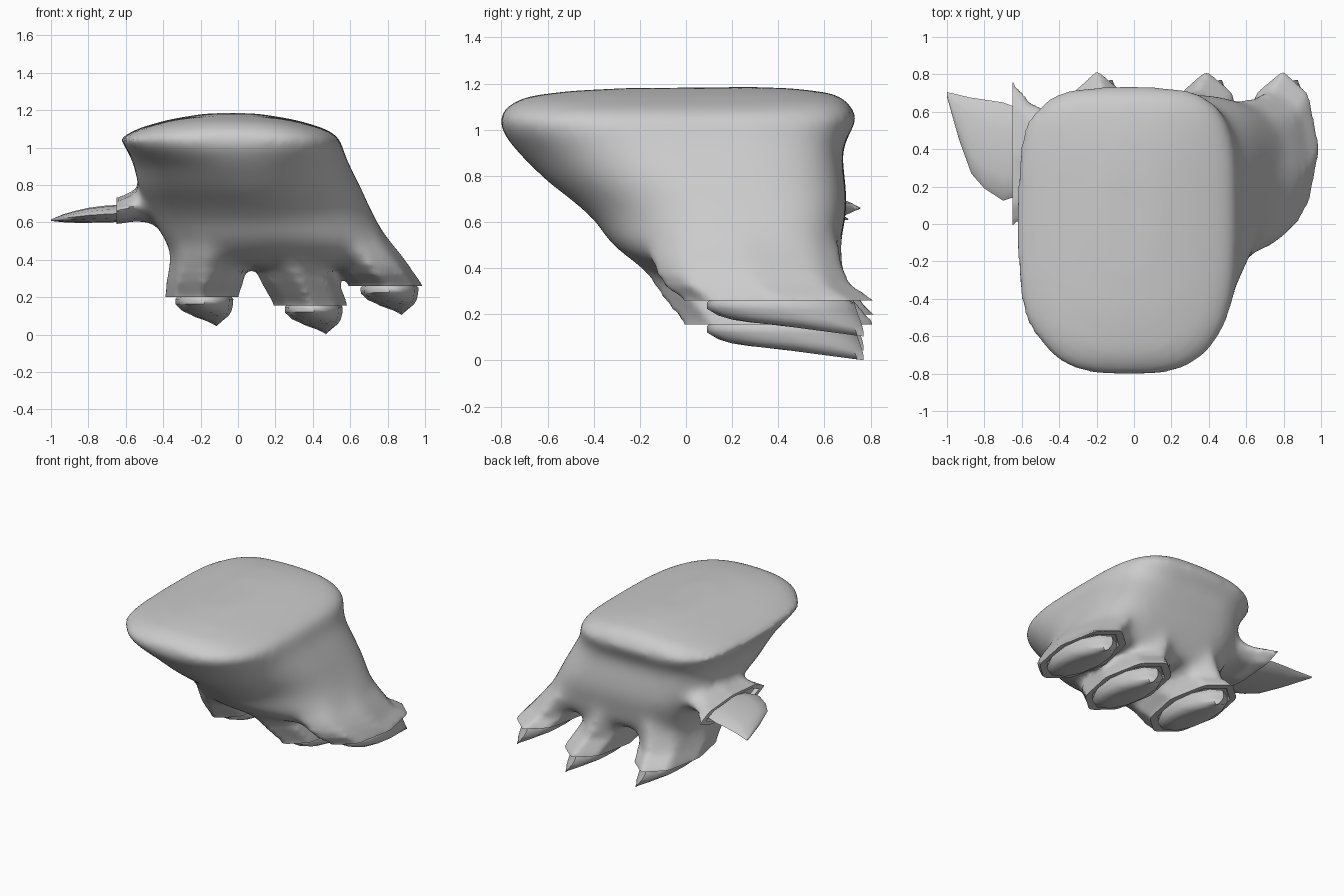
import bpy, bmesh, math

if "Cube" in bpy.data.objects:
    bpy.data.objects.remove(bpy.data.objects["Cube"])


def ring(n, p, cx, w, y0, y1, z0, z1, swap, dome=0, pf=None):
    """Superellipse outline (front half may use its own power pf); z goes z0 front to z1 back."""
    pts = []
    for i in range(n):
        a = math.pi / 2 + 2 * math.pi * i / n
        c, s = math.cos(a), math.sin(a)
        q = pf if pf and s < 0 else p
        u = math.copysign(abs(c) ** (2 / q), c)
        v = math.copysign(abs(s) ** (2 / q), s)
        x, y = cx + w * u, (y0 + y1) / 2 + (y1 - y0) / 2 * v
        z = z0 + (z1 - z0) * (v + 1) / 2 + dome * (1 - u * u)
        pts.append((z, y, x) if swap else (x, y, z))
    return pts


def loft(name, rings, n=8, p=2.0, swap=False):
    """Skin a closed solid over a list of rings."""
    bm = bmesh.new()
    loops = [[bm.verts.new(q) for q in ring(n, p, *r[:6], swap, *r[6:])] for r in rings]
    for a, b in zip(loops, loops[1:]):
        for i in range(n):
            j = (i + 1) % n
            bm.faces.new((a[i], a[j], b[j], b[i]))
    bm.faces.new(loops[0])
    bm.faces.new(loops[-1])
    bmesh.ops.recalc_face_normals(bm, faces=bm.faces)
    me = bpy.data.meshes.new(name)
    bm.to_mesh(me)
    bm.free()
    ob = bpy.data.objects.new(name, me)
    bpy.context.collection.objects.link(ob)
    return ob


def select(ob):
    bpy.ops.object.select_all(action='DESELECT')
    ob.select_set(True)
    bpy.context.view_layer.objects.active = ob


def smooth(ob, deg):
    select(ob)
    bpy.ops.object.shade_smooth_by_angle(angle=math.radians(deg))


def boolean(base, other, op):
    select(base)
    m = base.modifiers.new("bool", 'BOOLEAN')
    m.operation, m.solver, m.object = op, 'EXACT', other
    bpy.ops.object.modifier_apply(modifier=m.name)
    bpy.data.objects.remove(other)


def socket_cutter(cx, w, y0, y1, z, swap=False):
    """Trims a limb flat at z and sinks a shallow claw recess inside the rim."""
    ym, h, d = (y0 + y1) / 2, (y1 - y0) / 2, .03
    return loft("cutter", [
        (cx, w + .02, y0 - .05, y1 + .08, z - .18, z - .18),
        (cx, w + .02, y0 - .05, y1 + .08, z, z),
        (cx, w * .84, ym - h * .86, ym + h * .86, z, z),
        (cx, w * .8, ym - h * .82, ym + h * .82, z + d, z + d)], swap=swap)


# Palm: domed top, overhanging tapered front, leaning right side
palm_rows = [  # z, left, right, front, back, front roundness
    (.38, -.28, .74, -.13, .62, 2.4), (.45, -.36, .80, -.26, .66, 2.2),
    (.52, -.40, .79, -.34, .67, 2.0), (.60, -.44, .745, -.39, .69, 1.9),
    (.68, -.48, .705, -.48, .70, 1.85), (.78, -.53, .66, -.61, .69, 1.9),
    (.90, -.555, .60, -.73, .675, 2.1), (.97, -.585, .565, -.785, .70, 2.6)]
rows = [((l + r) / 2, (r - l) / 2, f, b, z, z, 0, pf) for z, l, r, f, b, pf in palm_rows]
rows += [(-.035, .59, -.82, .75, 1.03, 1.05, .0, 3),
         (-.035, .57, -.80, .72, 1.06, 1.07, .03, 3),
         (-.035, .49, -.70, .67, 1.10, 1.11, .045, 3),
         (-.035, .35, -.50, .48, 1.14, 1.15, .03, 3),
         (-.035, .15, -.22, .24, 1.178, 1.183, .005, 3)]
paw = loft("paw", rows, n=36, p=4)

# Toes flare down to their sockets; thumb sticks out along x
toes = [(-.195, .20, -.15, -.12, -.24), (.39, .157, .275, .24, -.30), (.795, .26, .675, .55, -.17)]
for cx, z, mid, top, front in toes:
    e = z * .5 + .2
    boolean(paw, loft("toe", [
        (top, .18, front + .05, .60, .62, .62),
        (top * .6 + mid * .4, .21, front, .68, .52, .50),
        (mid, .22, front * .4 - .1, .70, .41, .41),
        (mid * .5 + cx * .5, .21, -.11, .72, e, e),
        (cx, .198, -.01, .825, z, z),
        (cx, .198, -.01, .825, z - .06, z - .06)]), 'UNION')
boolean(paw, loft("thumb", [
    (.71, .15, .0, .6, -.30, -.30), (.71, .115, .02, .64, -.46, -.46),
    (.69, .085, .03, .66, -.55, -.55), (.66, .07, -.02, .77, -.645, -.645),
    (.66, .07, -.02, .77, -.70, -.70)], swap=True), 'UNION')

# Melt the joints together, leaving the limb ends crisp
select(paw)
m = paw.modifiers.new("remesh", 'REMESH')
m.mode, m.voxel_size = 'VOXEL', .02
bpy.ops.object.modifier_apply(modifier=m.name)
bm = bmesh.new()
bm.from_mesh(paw.data)
for passes, zmin, xmin in ((3, -1, -1), (12, .29, -.56), (16, .34, -.52)):
    vs = [v for v in bm.verts if v.co.z > zmin and v.co.x > xmin and
          not (v.co.x > .6 and v.co.z < zmin + .04)]
    for _ in range(passes):
        bmesh.ops.smooth_vert(bm, verts=vs, factor=.5,
                              use_axis_x=True, use_axis_y=True, use_axis_z=True)
bm.to_mesh(paw.data)
bm.free()

# Cut the flat rims and recesses
for cx, z, *_ in toes:
    boolean(paw, socket_cutter(cx, .195, 0, .81, z), 'DIFFERENCE')
boolean(paw, socket_cutter(.66, .065, 0, .74, -.65, True), 'DIFFERENCE')
smooth(paw, 45)

# Toe claws: half ovals drawn out to a low tip at the back
for i, (cx, z, *_) in enumerate(toes):
    k = cx + .005
    claw = loft(f"toe_claw_{i + 1}", [
        (k + .01, .13, .12, .66, z + .02, z + .02),
        (k + .01, .155, .09, .73, z - .01, z - .01),
        (k + .01, .153, .09, .74, z - .035, z - .045),
        (k + .025, .13, .14, .755, z - .065, z - .085),
        (k + .045, .095, .2, .765, z - .083, z - .115),
        (k + .065, .045, .28, .77, z - .095, z - .14),
        (k + .075, .006, .36, .77, z - .102, z - .156)], n=12)
    smooth(claw, 50)

# Flat thumb claw, lofted along x
thumb_claw = loft("thumb_claw", [
    (.648, .045, .15, .62, -.62, -.62), (.645, .046, .125, .65, -.70, -.70),
    (.638, .04, .19, .665, -.80, -.80), (.63, .032, .27, .675, -.87, -.87),
    (.622, .021, .45, .69, -.935, -.935), (.612, .004, .68, .705, -1.0, -1.0)],
    n=12, swap=True)
smooth(thumb_claw, 50)
